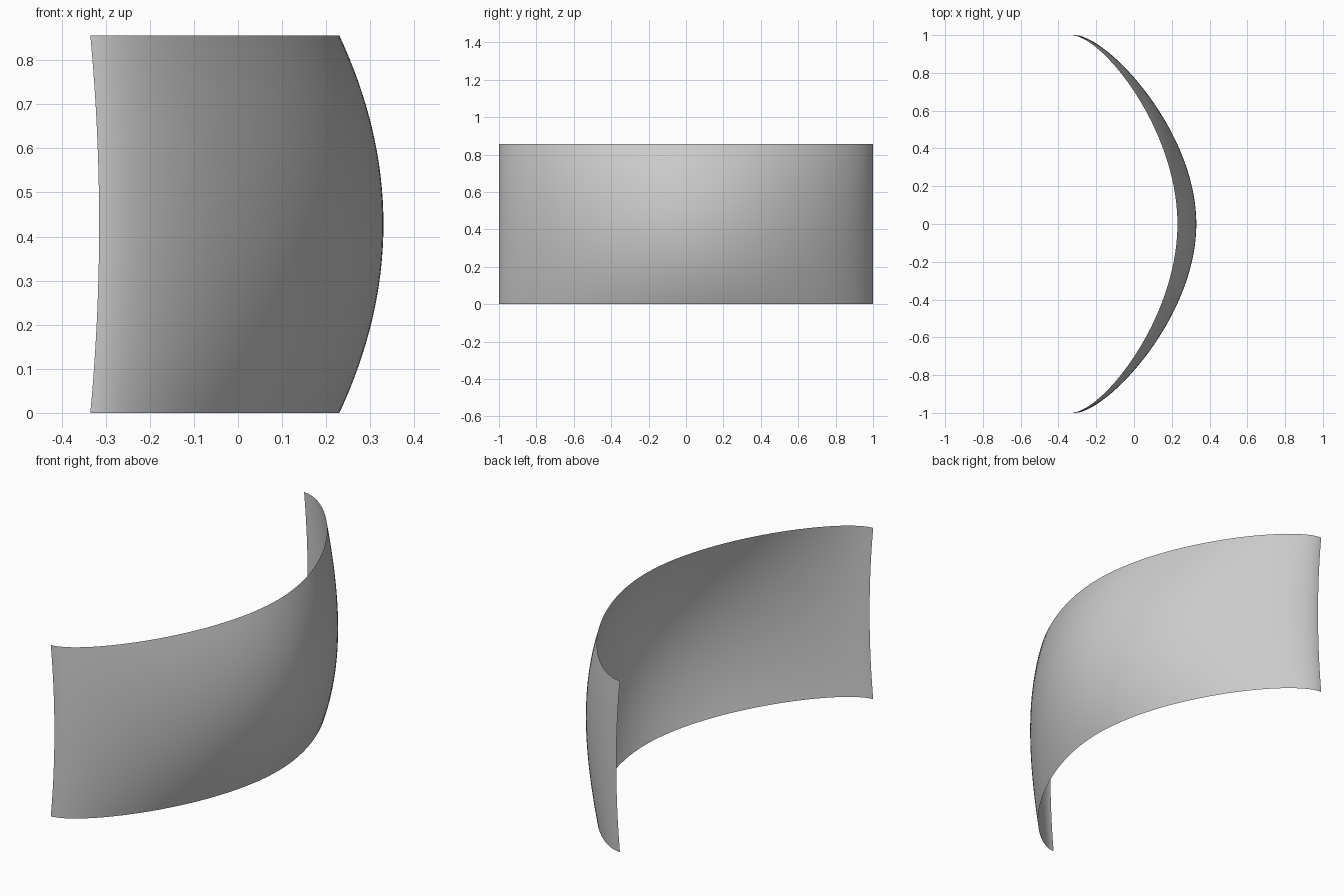
import bpy, bmesh

if "Cube" in bpy.data.objects:
    bpy.data.objects.remove(bpy.data.objects["Cube"])

HEIGHT = 0.856
COLS, ROWS = 96, 32

# Half-rails in plan (x, y): bulging mid-height line and the top/bottom edge line
MID = [(0.33, 0), (0.33, 0.5), (-0.145, 1), (-0.315, 1)]
RIM = [(0.23, 0), (0.23, 0.5), (-0.168, 1), (-0.335, 1)]


def bezier(p, t):
    w = ((1 - t) ** 3, 3 * t * (1 - t) ** 2, 3 * t * t * (1 - t), t ** 3)
    return [sum(k * q[i] for k, q in zip(w, p)) for i in (0, 1)]


def surface_point(u, v):
    """u runs -1..1 along the width, v runs -1..1 up the height."""
    mx, my = bezier(MID, abs(u))
    rx, ry = bezier(RIM, abs(u))
    side = 1 if u >= 0 else -1
    k = v * v
    return (mx + (rx - mx) * k, side * (my + (ry - my) * k), HEIGHT * (v + 1) / 2)


# Curved sheet, bowed both along its width and up its height
bm = bmesh.new()
grid = [[bm.verts.new(surface_point(2 * i / COLS - 1, 2 * j / ROWS - 1))
         for j in range(ROWS + 1)] for i in range(COLS + 1)]
for i in range(COLS):
    for j in range(ROWS):
        f = bm.faces.new((grid[i][j], grid[i + 1][j], grid[i + 1][j + 1], grid[i][j + 1]))
        f.smooth = True
mesh = bpy.data.meshes.new("curved_panel")
bm.to_mesh(mesh)
bm.free()
panel = bpy.data.objects.new("curved_panel", mesh)
bpy.context.collection.objects.link(panel)
